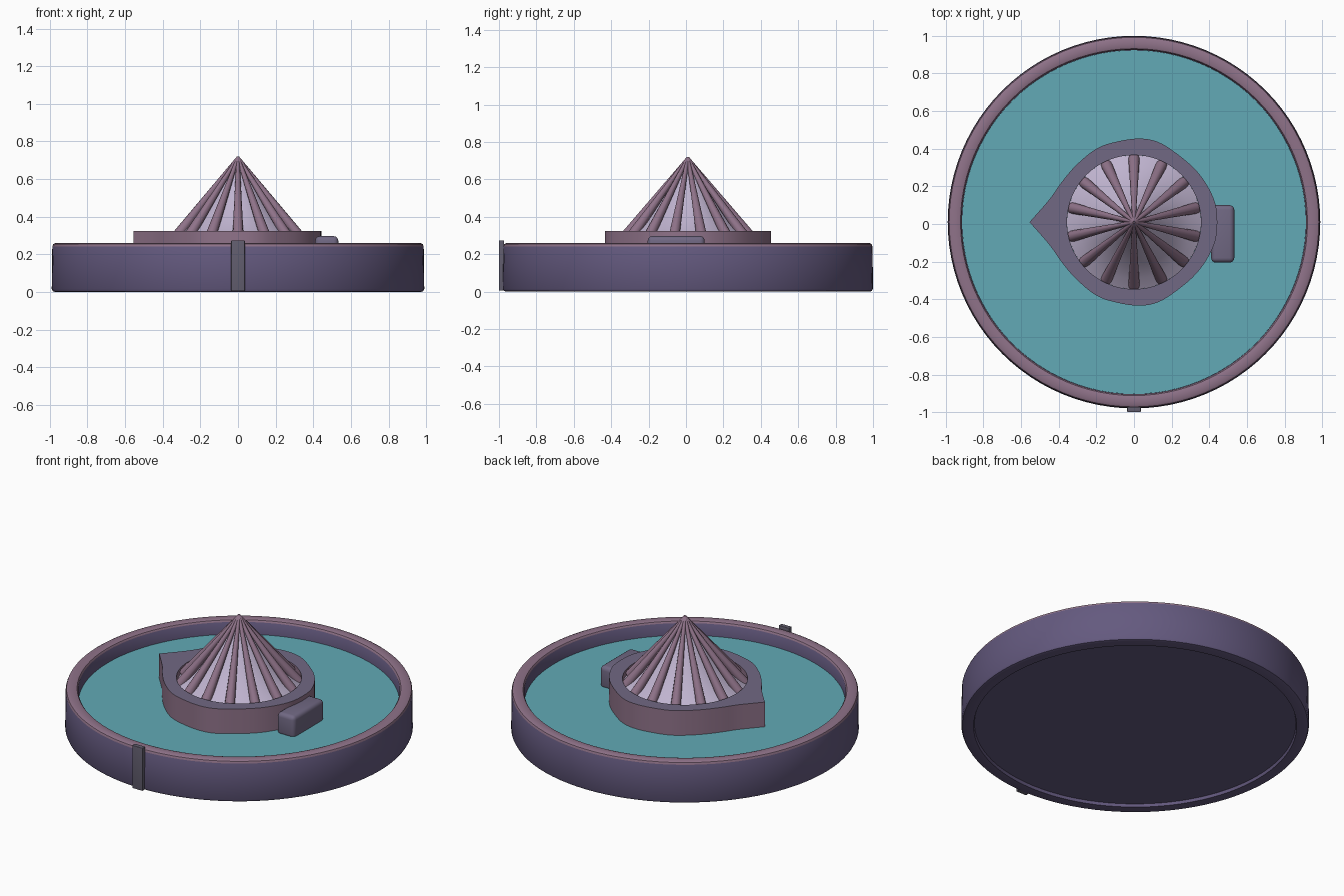
import bpy, bmesh, math
from mathutils import Vector

if "Cube" in bpy.data.objects:
    bpy.data.objects.remove(bpy.data.objects["Cube"])

CY = 0.01  # shared centre of the round parts


def mat(name, r, g, b):
    lin = [(c / 255) ** 2.2 for c in (r, g, b)]
    m = bpy.data.materials.new(name)
    m.diffuse_color = (*lin, 1)
    m.use_nodes = True
    m.node_tree.nodes["Principled BSDF"].inputs["Base Color"].default_value = m.diffuse_color
    return m


PURPLE = mat("purple", 100, 90, 126)
MAUVE = mat("mauve", 142, 114, 136)
SLATE = mat("slate", 112, 104, 130)
LILAC = mat("lilac", 190, 178, 206)
TEAL = mat("teal", 98, 168, 180)
GREY = mat("grey", 98, 94, 110)


def finish(bm, name, mats, angle=35, bevel=0):
    bmesh.ops.remove_doubles(bm, verts=bm.verts, dist=1e-5)
    bmesh.ops.recalc_face_normals(bm, faces=bm.faces)
    me = bpy.data.meshes.new(name)
    bm.to_mesh(me)
    bm.free()
    for m in mats:
        me.materials.append(m)
    ob = bpy.data.objects.new(name, me)
    bpy.context.collection.objects.link(ob)
    ob.select_set(True)
    bpy.context.view_layer.objects.active = ob
    if bevel:
        mod = ob.modifiers.new("bevel", "BEVEL")
        mod.width, mod.segments = bevel, 4
        bpy.ops.object.modifier_apply(modifier=mod.name)
    bpy.ops.object.shade_smooth_by_angle(angle=math.radians(angle))
    ob.select_set(False)
    return ob


def lathe(name, profile, mats, second=(), n=96, angle=35):
    """Revolve (r, z) points; profile steps listed in second use material 1."""
    bm = bmesh.new()
    rings = []
    for r, z in profile:
        if r == 0:
            rings.append([bm.verts.new((0, CY, z))] * n)
        else:
            rings.append([bm.verts.new((r * math.cos(a), CY + r * math.sin(a), z))
                          for a in (2 * math.pi * i / n for i in range(n))])
    for k, (p, q) in enumerate(zip(rings, rings[1:])):
        for i in range(n):
            j = (i + 1) % n
            f = bm.faces.new(list(dict.fromkeys((p[i], p[j], q[j], q[i]))))
            f.material_index = 1 if k in second else 0
    return finish(bm, name, mats, angle)


def box(name, lo, hi, m, bevel):
    bm = bmesh.new()
    bmesh.ops.create_cube(bm, size=1)
    for v in bm.verts:
        v.co = [l + (c + 0.5) * (h - l) for c, l, h in zip(v.co, lo, hi)]
    return finish(bm, name, [m], 40, bevel)


# round tray with a rounded lip and recessed underside
lathe("tray", [(0, .018), (.915, .018), (.92, 0), (.972, 0), (.984, .004), (.99, .016),
               (.987, .242), (.982, .254), (.97, .26), (.935, .26), (.922, .256),
               (.915, .246), (.915, .15), (0, .15)], [PURPLE, MAUVE], (6, 7, 8, 9, 10))

# teal floor inside the tray
lathe("floor_disc", [(0, .15), (.914, .15), (.914, .17), (0, .17)], [TEAL])

# teardrop collar around the cone, half outline mirrored about x
half = [(-.555, 0), (-.45, .12), (-.39, .205), (-.31, .30), (-.20, .39), (-.09, .428),
        (.03, .444), (.13, .425), (.23, .362), (.33, .275), (.40, .175), (.438, .07)]
outline = [Vector(p) for p in half] + [Vector((x, -y)) for x, y in half[:0:-1]]
pts = []
for i in range(len(outline)):
    p1, p2 = outline[i], outline[(i + 1) % len(outline)]
    # straight tangents at the pointed tip keep it sharp
    p0 = outline[i - 1] if i else p1
    p3 = outline[(i + 2) % len(outline)] if i < len(outline) - 1 else p2
    for t in (0, .25, .5, .75):
        pts.append(.5 * (2 * p1 + (p2 - p0) * t + (2 * p0 - 5 * p1 + 4 * p2 - p3) * t * t
                         + (3 * p1 - p0 - 3 * p2 + p3) * t ** 3))
bm = bmesh.new()
loops = []
for inner, z in ((0, .165), (0, .325), (1, .325), (1, .165)):
    loops.append([bm.verts.new((q.x, q.y + CY, z))
                  for q in ((p.normalized() * .356 if inner else p) for p in pts)])
for k in range(4):
    a, b = loops[k], loops[(k + 1) % 4]
    for i in range(len(pts)):
        j = (i + 1) % len(pts)
        f = bm.faces.new((a[i], a[j], b[j], b[i]))
        f.material_index = 1 if k == 1 else 0
finish(bm, "collar", [MAUVE, SLATE])

# flared reamer cone
lathe("reamer_cone", [(.356, .165), (.356, .285), (.30, .322), (.245, .37), (.19, .43),
                      (.13, .51), (.07, .61), (.03, .675), (0, .72)], [LILAC], n=64)

# fourteen tapered ribs running up to the tip
bm = bmesh.new()
N = 14
for i in range(N):
    a = math.pi / 2 + 2 * math.pi * i / N
    out = Vector((math.cos(a), math.sin(a), 0))
    side = Vector((-math.sin(a), math.cos(a), 0))
    base = out * .338 + Vector((0, CY, .29))
    tip = Vector((0, CY, .715))
    up = (tip - base).normalized().cross(side)
    rings = []
    for c, r in ((base, .03), (tip, .008)):
        rings.append([bm.verts.new(c + r * (side * math.cos(t) + up * math.sin(t)))
                      for t in (2 * math.pi * k / 10 for k in range(10))])
    for k in range(10):
        j = (k + 1) % 10
        bm.faces.new((rings[0][k], rings[0][j], rings[1][j], rings[1][k]))
    bm.faces.new(rings[0])
    bm.faces.new(rings[1])
finish(bm, "reamer_ribs", [MAUVE], 45)

# side tab on the collar and clip on the front wall
box("side_tab", (.41, -.205, .155), (.533, .10, .297), SLATE, .025)
box("front_clip", (-.036, -1.0, .005), (.036, -.972, .274), GREY, .003)
